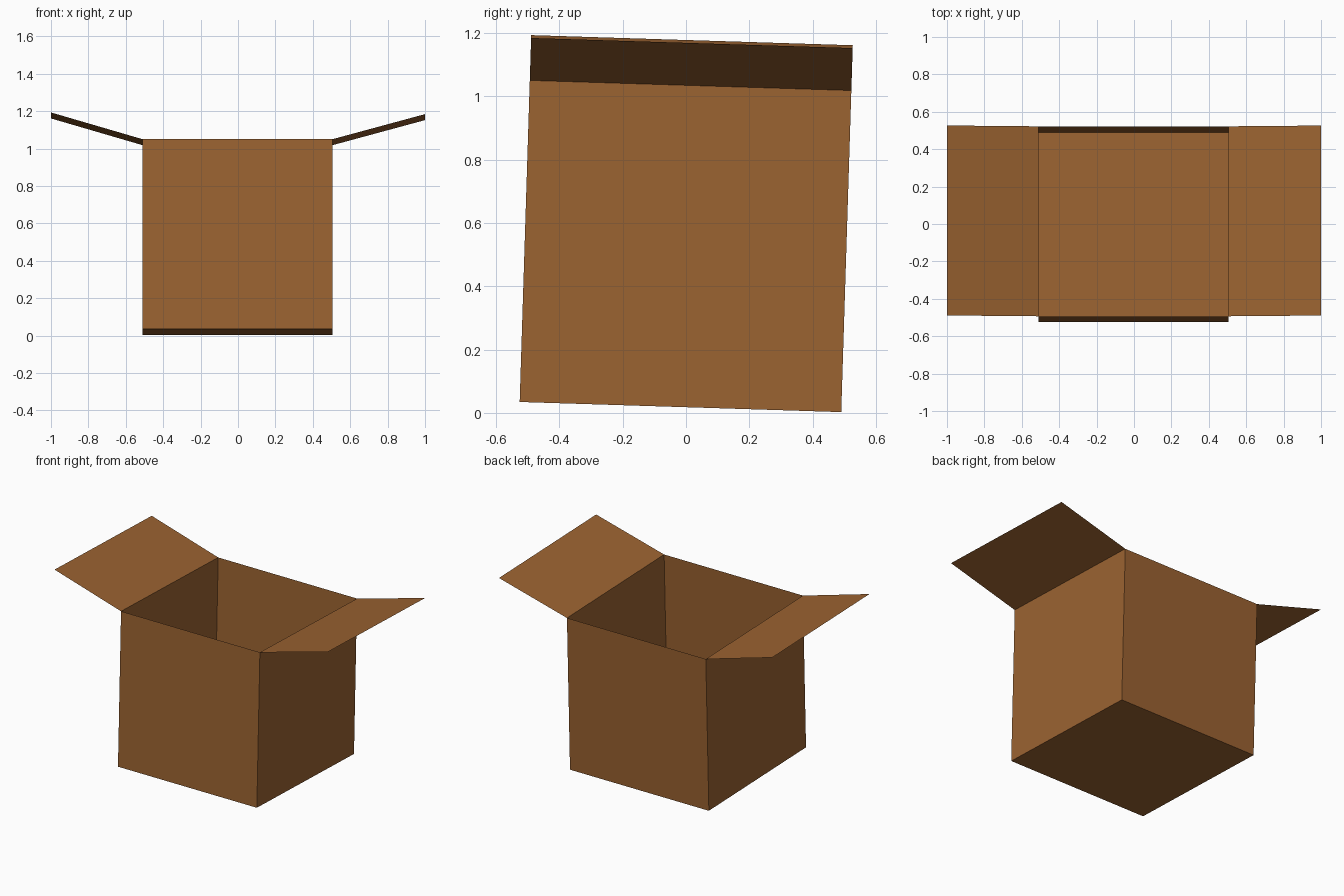
import bpy, bmesh
from math import radians
from mathutils import Matrix, Vector

if "Cube" in bpy.data.objects:
    bpy.data.objects.remove(bpy.data.objects["Cube"])

SIZE = 1.016                      # edge length of the cube-shaped carton
CX = -0.0025                      # carton sits a hair left of centre
TILT = Matrix.Translation((0, -0.0175, 0.0185)) @ Matrix.Rotation(radians(-1.8), 4, 'X')

card = bpy.data.materials.new("cardboard")
card.diffuse_color = (0.33, 0.125, 0.031, 1)
card.use_nodes = True
card.node_tree.nodes["Principled BSDF"].inputs["Base Color"].default_value = card.diffuse_color


def finish(name, bm):
    bm.transform(TILT)
    mesh = bpy.data.meshes.new(name)
    bm.to_mesh(mesh)
    bm.free()
    mesh.materials.append(card)
    obj = bpy.data.objects.new(name, mesh)
    bpy.context.collection.objects.link(obj)
    return obj


# Open carton: thin-walled cube without its top face
bm = bmesh.new()
bmesh.ops.create_cube(bm, size=SIZE, matrix=Matrix.Translation((CX, 0, SIZE / 2)))
top = [f for f in bm.faces if f.normal.z > 0.9]
bmesh.ops.delete(bm, geom=top, context='FACES_ONLY')
finish("carton_body", bm)


# Side flaps: one sheet each, swung out and up from the rim
def flap(name, side, tip_x, rise):
    bm = bmesh.new()
    x = CX + side * SIZE / 2
    hinge = [bm.verts.new((x, y * SIZE / 2, SIZE)) for y in (-1, 1)]
    edge = bm.edges.new(hinge)
    new = bmesh.ops.extrude_edge_only(bm, edges=[edge])["geom"]
    tips = [g for g in new if isinstance(g, bmesh.types.BMVert)]
    bmesh.ops.translate(bm, verts=tips, vec=Vector((tip_x - x, 0, rise)))
    bm.normal_update()
    bmesh.ops.reverse_faces(bm, faces=[f for f in bm.faces if f.normal.z > 0])
    finish(name, bm)


flap("left_flap", -1, -1.0, 0.143)
flap("right_flap", 1, 1.0, 0.134)
